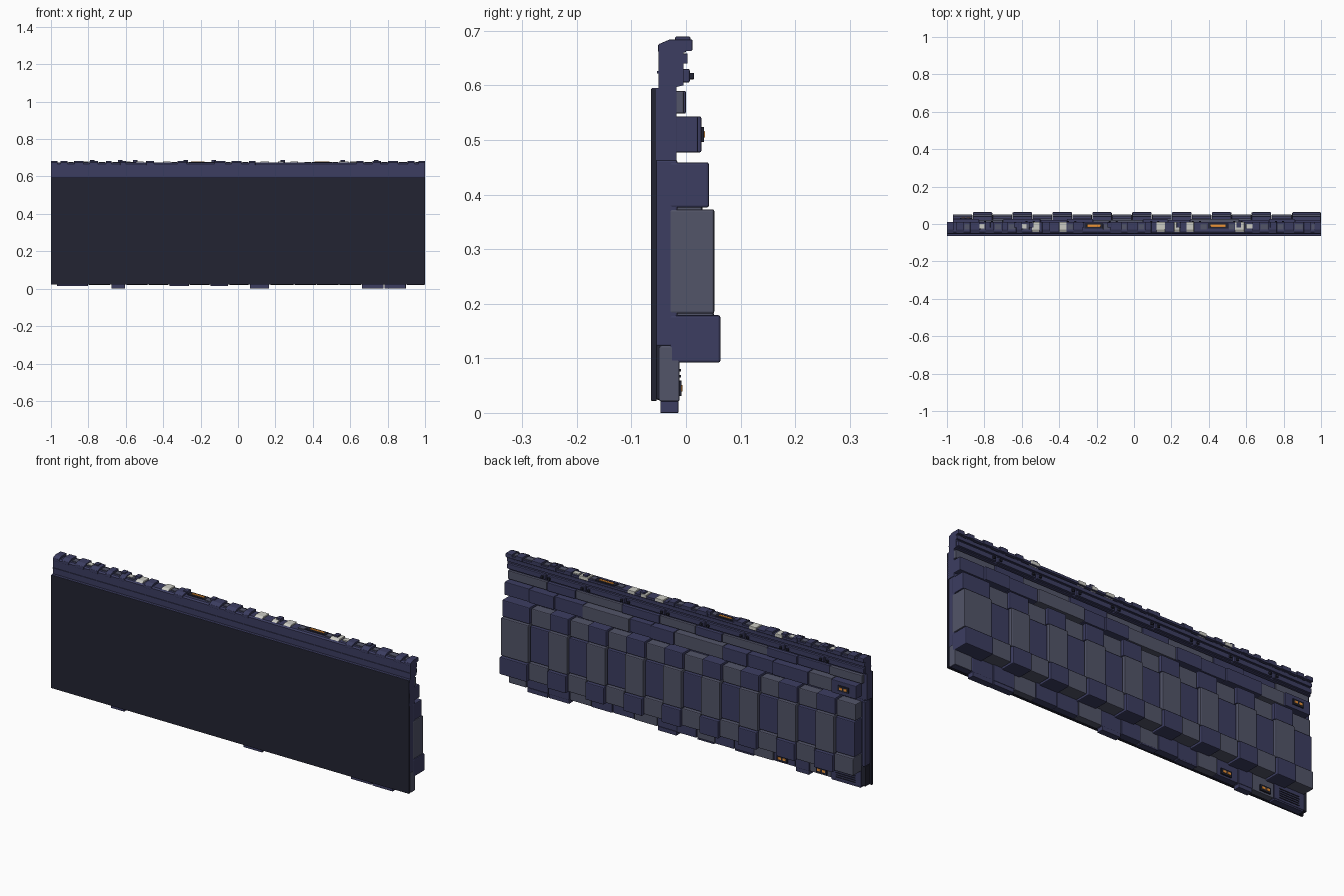
import bpy, bmesh, random
from mathutils import Matrix

if "Cube" in bpy.data.objects:
    bpy.data.objects.remove(bpy.data.objects["Cube"])

random.seed(7)


def mat(name, r, g, b):
    m = bpy.data.materials.new(name)
    m.diffuse_color = (r, g, b, 1)
    m.use_nodes = True
    m.node_tree.nodes["Principled BSDF"].inputs["Base Color"].default_value = m.diffuse_color
    return m


NAVY = mat("navy", 0.045, 0.047, 0.12)
GREY = mat("slate", 0.085, 0.09, 0.14)
DARK = mat("dark", 0.016, 0.017, 0.032)
WHITE = mat("pale", 0.6, 0.6, 0.55)
ORANGE = mat("orange", 0.85, 0.3, 0.04)


def finish(name, bm, m, bevel):
    bmesh.ops.recalc_face_normals(bm, faces=bm.faces)
    me = bpy.data.meshes.new(name)
    bm.to_mesh(me)
    bm.free()
    me.materials.append(m)
    ob = bpy.data.objects.new(name, me)
    bpy.context.collection.objects.link(ob)
    if bevel:
        b = ob.modifiers.new("bevel", 'BEVEL')
        b.width = bevel
        b.segments = 2
        b.limit_method = 'ANGLE'
    return ob


def boxes(name, items, m, bevel=0.003):
    """Each item is (x0, x1, y0, y1, z0, z1)."""
    bm = bmesh.new()
    for x0, x1, y0, y1, z0, z1 in items:
        M = Matrix.Translation(((x0 + x1) / 2, (y0 + y1) / 2, (z0 + z1) / 2))
        bmesh.ops.create_cube(bm, size=1, matrix=M @ Matrix.Diagonal((x1 - x0, y1 - y0, z1 - z0, 1)))
    return finish(name, bm, m, bevel)


def prisms(name, profile, spans, m, bevel=0.002):
    """Extrude a (y, z) profile along x over each span."""
    bm = bmesh.new()
    for x0, x1 in spans:
        f = bm.faces.new([bm.verts.new((x0, y, z)) for y, z in profile])
        r = bmesh.ops.extrude_face_region(bm, geom=[f])
        bmesh.ops.translate(bm, vec=(x1 - x0, 0, 0),
                            verts=[v for v in r["geom"] if isinstance(v, bmesh.types.BMVert)])
    return finish(name, bm, m, bevel)


# Front plate, upper slab and core
boxes("front_plate", [(-1, 1, -0.064, -0.054, 0.022, 0.594)], DARK, 0.001)
boxes("upper_slab", [(-1, 1, -0.0625, -0.017, 0.462, 0.595)], NAVY, 0.001)
boxes("core", [(-0.985, 0.998, -0.055, -0.016, 0.122, 0.463)], NAVY)
boxes("lower_core", [(-0.99, 0.998, -0.055, -0.018, 0.024, 0.124)], DARK)
boxes("end_strip", [(-0.995, -0.978, -0.05, -0.006, 0.13, 0.455)], NAVY)

# Main columns: alternating depth and checkered colours
edges = [-0.97] + [-0.863 + 0.1065 * i for i in range(17)] + [1.0]
edges[17] = 0.845
del edges[18:-1]
navy, grey = [], []
n = len(edges) - 1
for i in range(n):
    x0, x1 = edges[i] + 0.001, edges[i + 1] - 0.001
    deep = (n - 1 - i) % 2 == 0
    d = 0 if deep else 0.012
    o = 0 if deep else 0.007
    rows = [(0.063, 0.092 + o, 0.179 + o), (0.052, 0.182 + o, 0.373 - o), (0.042, 0.376 - o, 0.459 - o)]
    for j, (y, z0, z1) in enumerate(rows):
        is_navy = (j % 2 == 0) == deep
        (navy if is_navy else grey).append((x0, x1, -0.03, y - d, z0, z1))
boxes("column_panels_navy", navy, NAVY, 0.004)
boxes("column_panels_grey", grey, GREY, 0.004)


# Rows of varied panels along the back
def panel_row(name, cuts, y, z0, z1, dy, greys):
    a, b = [], []
    for i, (x0, x1) in enumerate(zip(cuts, cuts[1:])):
        (b if i in greys else a).append((x0 + .001, x1 - .001, -0.03, y - dy * (i % 2), z0, z1))
    boxes(name + "_navy", a, NAVY)
    boxes(name + "_grey", b, GREY)


panel_row("shelf_row", [-0.97, -0.83, -0.7, -0.5, -0.36, -0.22, 0.05, 0.18, 0.3, 0.56, 0.72, 0.86, 1],
          0.028, 0.477, 0.543, 0.006, (1, 5, 8))
panel_row("thin_row", [-0.985, -0.8, -0.62, -0.45, -0.2, -0.05, 0.15, 0.36, 0.62, 0.78, 1],
          0.0, 0.548, 0.59, 0.004, (0, 3, 5, 7, 9))

# Bottom skirt panels, some with feet reaching the floor
cuts = [-0.97, -0.8, -0.68, -0.6, -0.48, -0.37, -0.26, -0.15, -0.05, 0.06, 0.17, 0.3,
        0.42, 0.54, 0.66, 0.78, 0.9, 1]
low = {2: 0.002, 9: 0.002, 14: 0.002, 15: 0.0, 0: 0.014, 5: 0.015, 7: 0.015, 16: 0.02}
sn, sg, feet = [], [], []
for i, (x0, x1) in enumerate(zip(cuts, cuts[1:])):
    z = low.get(i, 0.022)
    (sg if i % 3 == 1 else sn).append((x0 + .001, x1 - .001, -0.049, -0.012 - 0.004 * (i % 2), 0.021, 0.123))
    if z < 0.021:
        feet.append((x0 + .003, x1 - .003, -0.047, -0.014, z, 0.022))
boxes("skirt_navy", sn, NAVY)
boxes("skirt_grey", sg, GREY)
boxes("skirt_feet", feet, NAVY)

# Vent slats and indicator lights on the back
boxes("vent_slats", [(-0.94, -0.83, -0.014, -0.009, z, z + 0.004) for z in (0.032, 0.043, 0.054, 0.065, 0.076)], DARK, 0)
frames, lamps = [], []
for x, y, z in ((-0.53, -0.012, 0.045), (-0.75, -0.012, 0.045), (-0.9, 0.029, 0.51)):
    frames.append((x - 0.03, x + 0.03, y - 0.008, y + 0.004, z - 0.014, z + 0.014))
    for s in (-0.013, 0.013):
        lamps.append((x + s - 0.009, x + s + 0.009, y, y + 0.006, z - 0.006, z + 0.006))
boxes("lamp_frames", frames, DARK, 0.001)
boxes("lamps", lamps, ORANGE, 0.001)

# Top rail with chamfered front and overhanging back lip
rail = [(-0.05, 0.59), (-0.05, 0.668), (-0.042, 0.674), (0.01, 0.674), (0.01, 0.663),
        (-0.005, 0.663), (-0.005, 0.6), (-0.017, 0.597), (-0.017, 0.59)]
prisms("top_rail", rail, [(-1, 1)], NAVY, 0)
boxes("rail_front_bead", [(-1, 1, -0.053, -0.045, 0.622, 0.626)], NAVY, 0)
boxes("rail_upper_bead", [(-1, 1, -0.01, 0.003, 0.64, 0.658)], NAVY, 0.001)
segs = [-1 + 2 * i / 9 for i in range(10)]
boxes("rail_lower_bars", [(a + .004, b - .004, -0.01, 0.007, 0.605, 0.63) for a, b in zip(segs, segs[1:])], NAVY)
boxes("rail_studs", [(x + s, x + s + 0.012, 0, 0.015, 0.611, 0.623)
                     for x in segs[1:-1] for s in (-0.025, 0.013)], DARK, 0.002)

# Clips folded over the top of the rail
clip = [(-0.051, 0.66), (-0.051, 0.675), (-0.03, 0.684), (0.012, 0.684), (0.012, 0.664), (0.0, 0.664), (0.0, 0.66)]
pale = [(-0.545, -0.505), (-0.4, -0.36), (0.12, 0.165), (0.215, 0.245), (0.28, 0.32), (0.54, 0.59)]
lights = [(-0.25, -0.18), (0.41, 0.49)]
clips, inserts = [(-1, -0.965), (0.965, 1)], []
x = -0.95
while x < 0.93:
    w = random.uniform(0.03, 0.06)
    if all(x + w < a - 0.005 or x > b + 0.005 for a, b in pale + lights):
        clips.append((x, x + w))
    g = random.uniform(0.03, 0.06)
    if all(x + w + g < a or x + w > b for a, b in pale + lights):
        inserts.append((x + w + .004, x + w + g - .004, -0.03, 0.0, 0.67, 0.678))
    x += w + g
prisms("rail_clips", clip, clips, NAVY)
top = [(y, z - 0.003 if z > 0.67 else z) for y, z in clip]
top = [(max(y, -0.045), z) for y, z in top]
prisms("pale_clips", top, pale, WHITE)
boxes("rail_inserts", inserts, GREY, 0.001)
boxes("pale_bars", [(0.6, 0.66, -0.025, 0.0, 0.67, 0.68), (-0.83, -0.8, -0.025, 0.0, 0.67, 0.68),
                    (-0.6, -0.575, -0.025, 0.0, 0.67, 0.68)], WHITE, 0.001)
boxes("rail_lights", [(a, b, -0.015, -0.003, 0.67, 0.681) for a, b in lights], ORANGE, 0.001)
boxes("light_frames", [(a - .015, b + .015, -0.025, 0.006, 0.67, 0.678) for a, b in lights], DARK, 0.001)
boxes("clip_latches", [(x - .012, x + .012, -0.02, 0.008, 0.67, 0.689)
                       for x in (-0.78, -0.63, -0.55, -0.28, -0.13, 0.24, 0.56, 0.74)], NAVY, 0.002)
